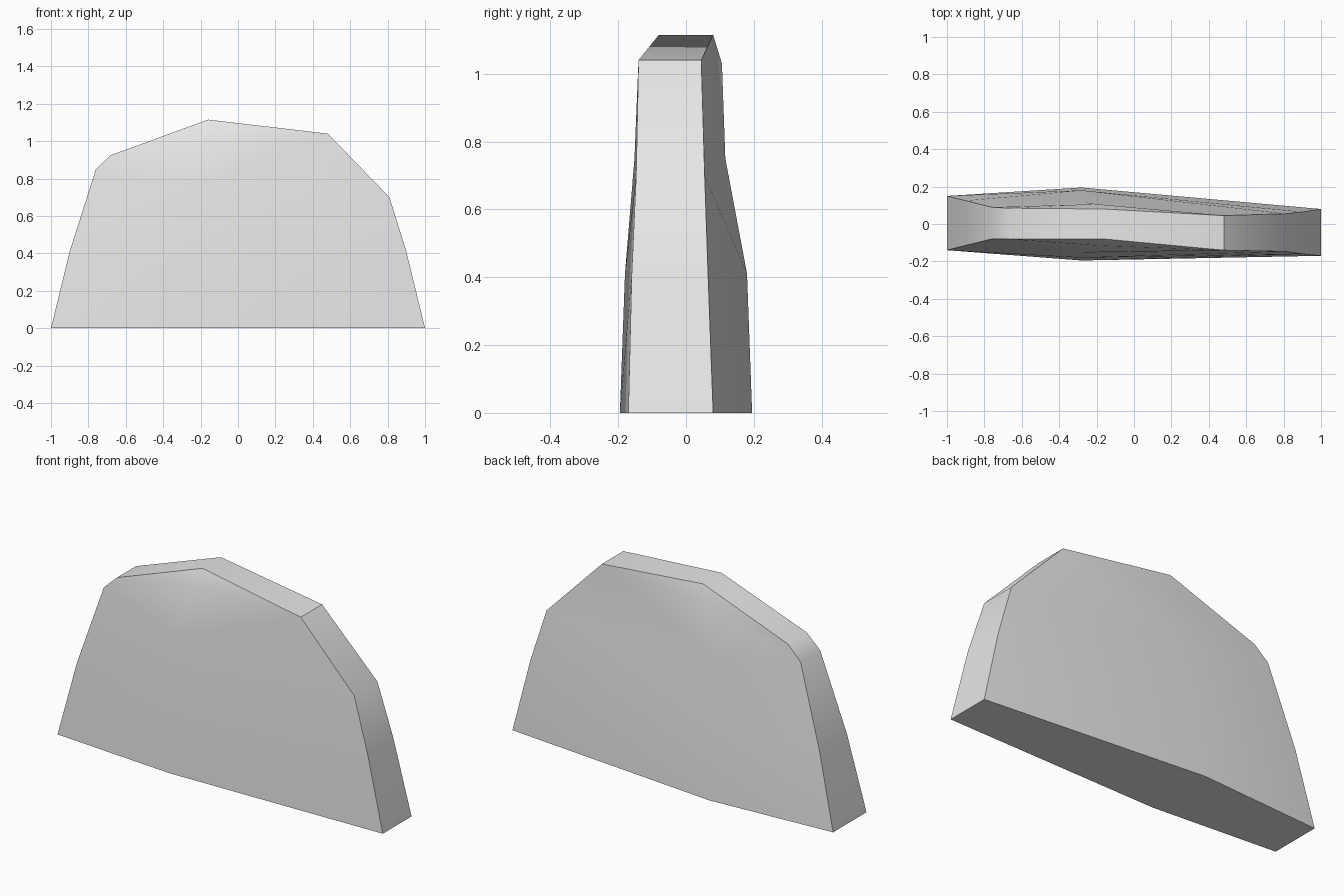
import bpy, bmesh, math

cube = bpy.data.objects.get("Cube")
if cube:
    bpy.data.objects.remove(cube)

# Stone colour
stone = bpy.data.materials.new("pale_grey_stone")
stone.use_nodes = True
colour = (0.8, 0.8, 0.8, 1)
stone.diffuse_color = colour
stone.node_tree.nodes["Principled BSDF"].inputs["Base Color"].default_value = colour

# Rows from ground up; each has left edge, bulging middle, right edge: x, z, front y, back y
ROWS = [
    [(-1, 0, -.14, .15), (-.28, 0, -.195, .195), (1, 0, -.17, .08)],
    [(-.9, .41, -.115, .125), (-.28, .41, -.18, .18), (.9, .41, -.16, .065)],
    [(-.76, .85, -.08, .09), (-.26, .75, -.152, .116), (.81, .7, -.147, .055)],
    [(-.68, .925, -.08, .085), (-.2, 1.03, -.115, .106), (.48, 1.04, -.14, .045)],
]
PEAK = (-.16, 1.115, -.08, .08)

bm = bmesh.new()


def pair(point):
    """Front and back vertices sharing one x, z position."""
    x, z, front, back = point
    return bm.verts.new((x, front, z)), bm.verts.new((x, back, z))


grid = [[pair(p) for p in row] for row in ROWS]
peak = pair(PEAK)

# Broad front and back faces
for side in (0, 1):
    for low, high in zip(grid, grid[1:]):
        for c in (0, 1):
            bm.faces.new([p[side] for p in (low[c], low[c + 1], high[c + 1], high[c])])
    for c in (0, 1):
        bm.faces.new([p[side] for p in (grid[-1][c], grid[-1][c + 1], peak)])

# Rim over the top
rim = [row[0] for row in grid] + [peak] + [row[2] for row in reversed(grid)]
for a, b in zip(rim, rim[1:]):
    bm.faces.new((a[0], a[1], b[1], b[0]))

# Flat underside
base = grid[0]
bm.faces.new([p[0] for p in base] + [p[1] for p in reversed(base)])

bmesh.ops.recalc_face_normals(bm, faces=bm.faces)
mesh = bpy.data.meshes.new("stone_slab")
bm.to_mesh(mesh)
bm.free()
mesh.materials.append(stone)

slab = bpy.data.objects.new("stone_slab", mesh)
bpy.context.collection.objects.link(slab)
bpy.ops.object.select_all(action="DESELECT")
slab.select_set(True)
bpy.context.view_layer.objects.active = slab
bpy.ops.object.shade_smooth_by_angle(angle=math.radians(30))
